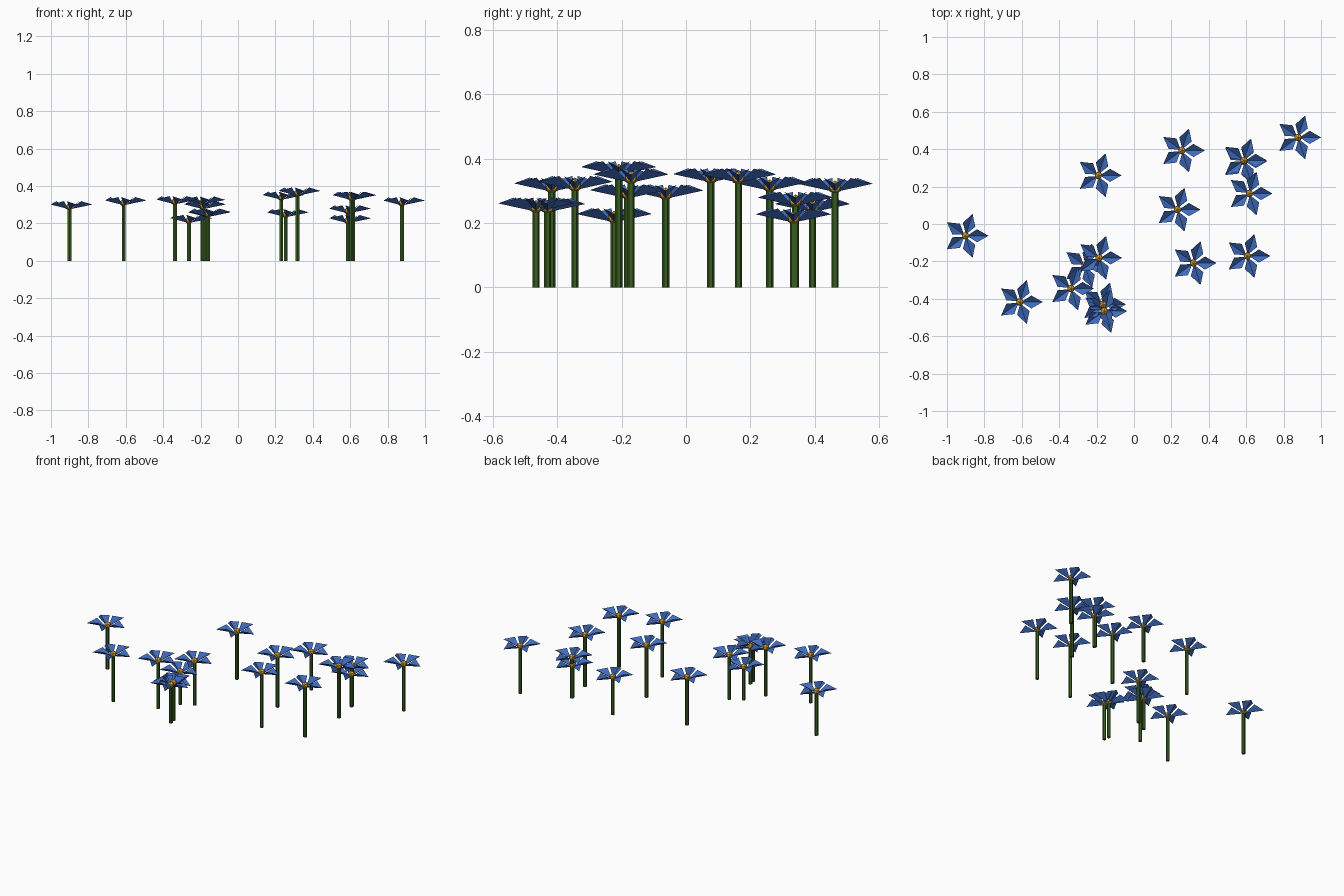
import bpy, bmesh
from math import cos, sin, pi

if "Cube" in bpy.data.objects:
    bpy.data.objects.remove(bpy.data.objects["Cube"])

def material(name, rgb):
    m = bpy.data.materials.new(name)
    m.diffuse_color = (*rgb, 1)
    m.use_nodes = True
    m.node_tree.nodes["Principled BSDF"].inputs["Base Color"].default_value = m.diffuse_color
    return m

def make_mesh(name, bm, mat):
    bmesh.ops.recalc_face_normals(bm, faces=bm.faces)
    me = bpy.data.meshes.new(name)
    bm.to_mesh(me)
    bm.free()
    me.materials.append(mat)
    return me

def place(name, me, loc, scale=(1, 1, 1)):
    ob = bpy.data.objects.new(name, me)
    ob.location, ob.scale = loc, scale
    bpy.context.collection.objects.link(ob)

# five kite petals, each folded upward along its midrib
bm = bmesh.new()
for i in range(5):
    a = 2 * pi * i / 5
    def pt(r, side, z):
        return bm.verts.new((r * cos(a) - side * sin(a), r * sin(a) + side * cos(a), z))
    root, tip = pt(0.008, 0, 0), pt(0.123, 0, 0.024)
    left, right = pt(0.062, 0.035, 0.042), pt(0.062, -0.035, 0.042)
    bm.faces.new((root, tip, left))
    bm.faces.new((root, right, tip))
petals = make_mesh("petals", bm, material("petal_blue", (0.05, 0.15, 0.52)))

# faceted flower centre
bm = bmesh.new()
bmesh.ops.create_icosphere(bm, subdivisions=1, radius=0.022)
core = make_mesh("flower_centre", bm, material("centre_orange", (0.75, 0.38, 0.03)))

# six-sided stem of unit height
bm = bmesh.new()
bmesh.ops.create_cone(bm, cap_ends=True, segments=6, radius1=0.0112, radius2=0.0112, depth=1)
bmesh.ops.translate(bm, verts=bm.verts, vec=(0, 0, 0.5))
stem = make_mesh("stem", bm, material("stem_green", (0.04, 0.11, 0.015)))

# x, y and stem height of every flower
flowers = [
    (0.877, 0.463, 0.298), (0.256, 0.393, 0.235), (0.588, 0.34, 0.255),
    (0.588, 0.334, 0.203), (0.617, 0.163, 0.327), (-0.19, 0.26, 0.302),
    (0.232, 0.077, 0.328), (-0.901, -0.063, 0.277), (0.606, -0.171, 0.327),
    (0.318, -0.209, 0.35), (-0.187, -0.181, 0.278), (-0.262, -0.223, 0.204),
    (-0.337, -0.345, 0.304), (-0.611, -0.417, 0.299), (-0.166, -0.43, 0.235),
    (-0.16, -0.466, 0.237),
]
for n, (x, y, h) in enumerate(flowers, 1):
    place(f"stem_{n}", stem, (x, y, 0), (1, 1, h))
    place(f"petals_{n}", petals, (x, y, h))
    place(f"flower_centre_{n}", core, (x, y, h + 0.012))
